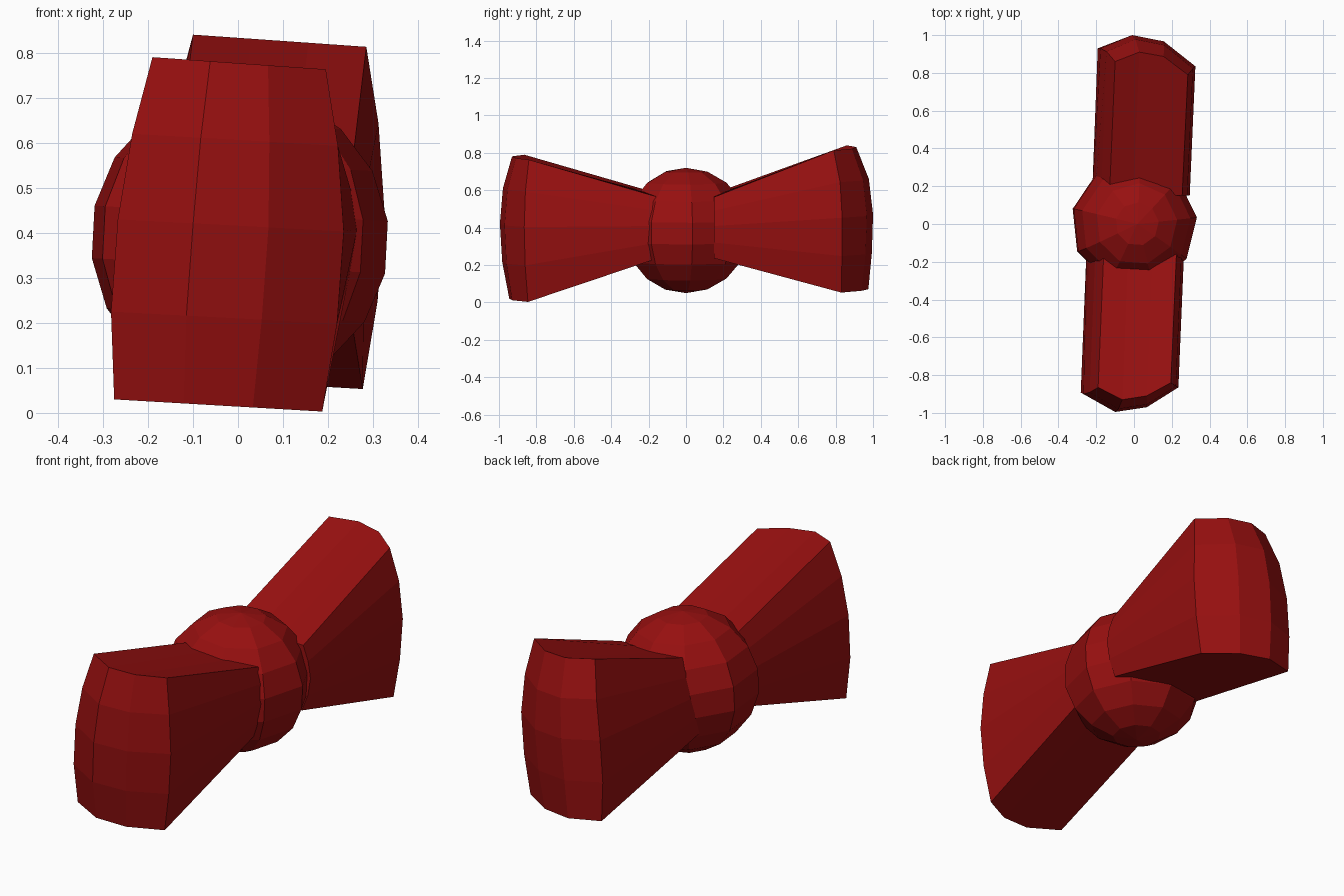
import bpy, bmesh, math
from mathutils import Matrix

if "Cube" in bpy.data.objects:
    bpy.data.objects.remove(bpy.data.objects["Cube"])

red = bpy.data.materials.new("deep red")
red.diffuse_color = (0.31, 0.005, 0.005, 1)
red.use_nodes = True
red.node_tree.nodes["Principled BSDF"].inputs["Base Color"].default_value = red.diffuse_color


def finish(bm, name):
    bmesh.ops.recalc_face_normals(bm, faces=bm.faces)
    me = bpy.data.meshes.new(name)
    bm.to_mesh(me)
    bm.free()
    me.materials.append(red)
    ob = bpy.data.objects.new(name, me)
    bpy.context.collection.objects.link(ob)


# Side profiles of the bow loop, bottom to top
LEFT = [-0.275, -0.282, -0.267, -0.235, -0.19]
RIGHT = [0.187, 0.22, 0.235, 0.222, 0.195]
HEIGHT = [0.03, 0.225, 0.43, 0.62, 0.79]


def wing(name, side, dx, dz, depth, top_drop, bottom_drop, inner_dx):
    """Flared loop: a domed 3 x 4 outer cap lofted to a flat end in the knot."""
    bm = bmesh.new()
    outer, inner = [], []
    for r in range(5):
        v = r / 2 - 1
        drop = top_drop if v > 0 else bottom_drop
        orow, irow = [], []
        for c in range(4):
            u = c / 3
            x = LEFT[r] + (RIGHT[r] - LEFT[r]) * u
            z = HEIGHT[r] - 0.027 * u
            y = side * (depth[c] - drop[c] * v * v)
            orow.append(bm.verts.new((x + dx, y, z + dz)))
            zi = 0.42 + (HEIGHT[r] - 0.41) * 0.43 - 0.02 * u
            irow.append(bm.verts.new((x + dx + inner_dx, side * 0.15, zi)))
        outer.append(orow)
        inner.append(irow)
    for g in (outer, inner):
        for r in range(4):
            for c in range(3):
                bm.faces.new((g[r][c], g[r][c + 1], g[r + 1][c + 1], g[r + 1][c]))

    # Walls around the rim
    def rim(g):
        return (g[0] + [g[r][3] for r in (1, 2, 3)] + g[4][::-1]
                + [g[r][0] for r in (3, 2, 1)])
    a, b = rim(outer), rim(inner)
    for i in range(len(a)):
        j = (i + 1) % len(a)
        bm.faces.new((a[i], a[j], b[j], b[i]))
    finish(bm, name)


wing("front_bow_loop", -1, 0, 0, (0.90, 0.995, 0.97, 0.865),
     (0.035, 0.065, 0.06, 0.025), (0.03, 0.05, 0.04, 0.02), 0.03)
wing("back_bow_loop", 1, 0.09, 0.05, (0.93, 1.0, 0.967, 0.835),
     (0.07, 0.09, 0.08, 0.045), (0.0, 0.025, 0.03, 0.005), -0.03)

# Round centre knot, slightly tilted
knot = bmesh.new()
bmesh.ops.create_uvsphere(knot, u_segments=9, v_segments=9, radius=0.337)
bmesh.ops.transform(
    knot, verts=knot.verts,
    matrix=Matrix.Translation((0, 0, 0.385))
    @ Matrix.Rotation(math.radians(3), 4, 'Y')
    @ Matrix.Rotation(math.radians(-4), 4, 'Z')
    @ Matrix.Diagonal((1, 1, 0.995, 1)))
finish(knot, "centre_knot")
